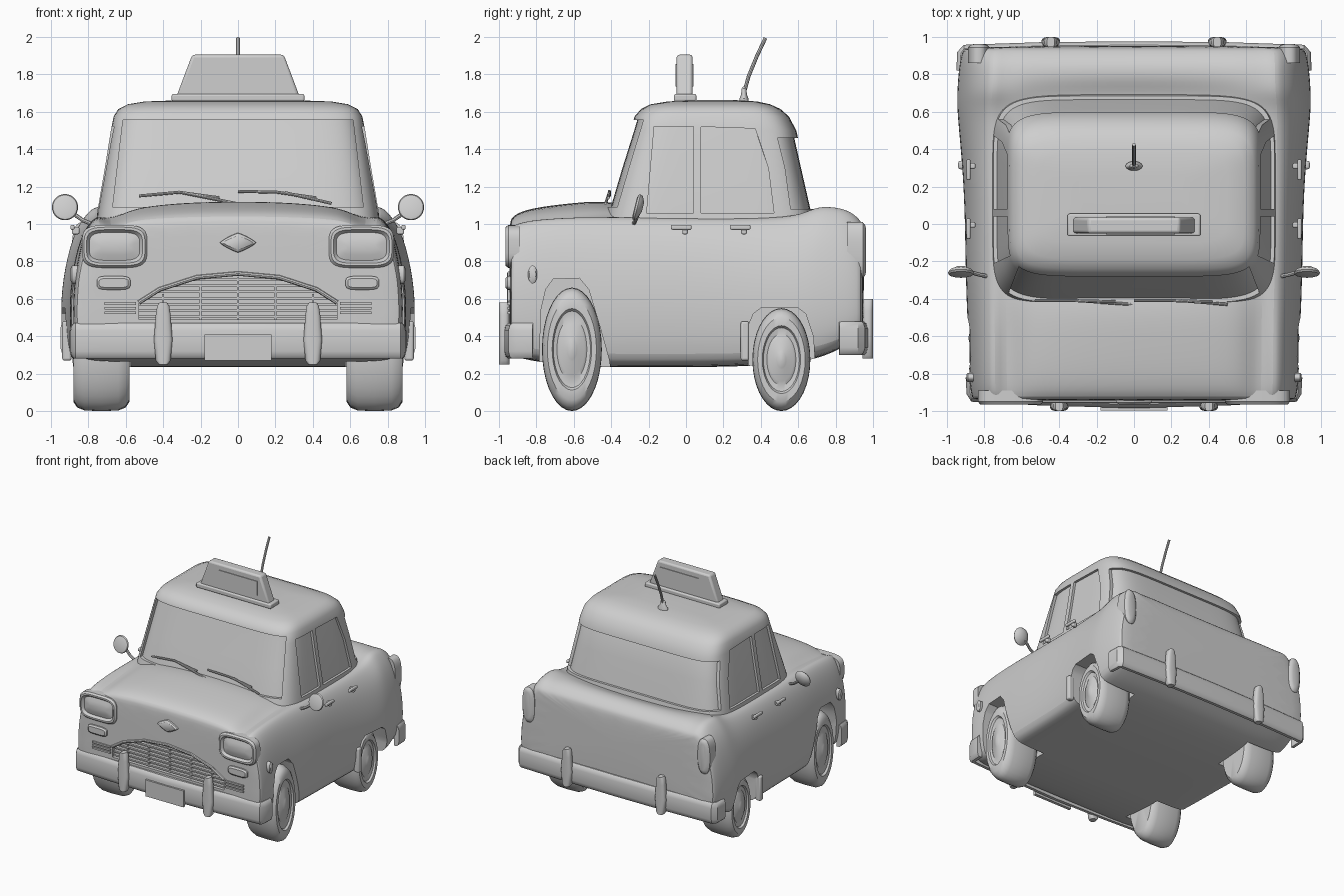
import bpy, bmesh, math
from mathutils import Vector

if "Cube" in bpy.data.objects:
    bpy.data.objects.remove(bpy.data.objects["Cube"])

paint = bpy.data.materials.new("light_grey")
paint.diffuse_color = (0.62, 0.62, 0.62, 1)
paint.use_nodes = True
paint.node_tree.nodes["Principled BSDF"].inputs["Base Color"].default_value = paint.diffuse_color


def finish(ob, angle=35):
    ob.data.materials.clear()
    ob.data.materials.append(paint)
    bpy.ops.object.select_all(action='DESELECT')
    ob.select_set(True)
    bpy.context.view_layer.objects.active = ob
    bpy.ops.object.shade_smooth_by_angle(angle=math.radians(angle))
    return ob


def loft(name, rings):
    """Skin a list of equal closed rings and cap both ends."""
    bm = bmesh.new()
    vs = [[bm.verts.new(p) for p in r] for r in rings]
    n = len(rings[0])
    for a, b in zip(vs, vs[1:]):
        for i in range(n):
            j = (i + 1) % n
            bm.faces.new((a[i], a[j], b[j], b[i]))
    bm.faces.new(vs[0])
    bm.faces.new(vs[-1])
    bmesh.ops.recalc_face_normals(bm, faces=bm.faces[:])
    me = bpy.data.meshes.new(name)
    bm.to_mesh(me)
    bm.free()
    ob = bpy.data.objects.new(name, me)
    bpy.context.collection.objects.link(ob)
    return finish(ob)


def modify(ob, kind, **opts):
    bpy.ops.object.select_all(action='DESELECT')
    ob.select_set(True)
    bpy.context.view_layer.objects.active = ob
    m = ob.modifiers.new("mod", kind)
    for k, v in opts.items():
        setattr(m, k, v)
    bpy.ops.object.modifier_move_to_index(modifier=m.name, index=0)
    bpy.ops.object.modifier_apply(modifier=m.name)


def cut(ob, cutter):
    modify(ob, 'BOOLEAN', operation='DIFFERENCE', object=cutter, solver='EXACT')
    bpy.data.objects.remove(cutter)


def prism(name, pts, axis, lo, hi):
    """Extrude a 2D outline along x (outline is y,z) or y (outline is x,z)."""
    f = (lambda p, d: (d, p[0], p[1])) if axis == 'x' else (lambda p, d: (p[0], d, p[1]))
    return loft(name, [[f(p, d) for p in pts] for d in (lo, hi)])


def box(name, c, s, bevel=0.0):
    pts = [(-1, -1), (1, -1), (1, 1), (-1, 1)]
    ob = loft(name, [[(c[0] + a * s[0] / 2, c[1] + b * s[1] / 2, c[2] + k * s[2] / 2)
                      for a, b in pts] for k in (-1, 1)])
    if bevel:
        modify(ob, 'BEVEL', width=bevel, segments=3)
        finish(ob)
    return ob


def superellipse(a, b, n, count):
    out = []
    for i in range(count):
        t = 2 * math.pi * (i + 0.5) / count
        c, s = math.cos(t), math.sin(t)
        out.append((a * math.copysign(abs(c) ** (2 / n), c),
                    b * math.copysign(abs(s) ** (2 / n), s)))
    return out


def badge(name, cx, cz, a, b, steps, n=2, lean=0.0):
    """Stack of outlines facing along y; steps are (y, inset); lean tips the top back."""
    return loft(name, [[(cx + x, y + lean * z, cz + z) for x, z in superellipse(a - d, b - d, n, 32)]
                       for y, d in steps])


def tube(name, pts, r):
    cu = bpy.data.curves.new(name, 'CURVE')
    cu.dimensions = '3D'
    cu.bevel_depth, cu.bevel_resolution, cu.use_fill_caps = r, 2, True
    sp = cu.splines.new('POLY')
    sp.points.add(len(pts) - 1)
    for q, p in zip(sp.points, pts):
        q.co = (*p, 1)
    ob = bpy.data.objects.new(name, cu)
    bpy.context.collection.objects.link(ob)
    bpy.ops.object.select_all(action='DESELECT')
    ob.select_set(True)
    bpy.context.view_layer.objects.active = ob
    bpy.ops.object.convert(target='MESH')
    return finish(bpy.context.view_layer.objects.active)


# Lower body: cross-sections along y
# (y, half width, floor, shoulder, centre top, shoulder lean-in, groove beside the fender)
def section(y, w, zb, zs, zt, k, g):
    half = [(0.5, zb), (w - .08, zb), (w - .02, zb + .04), (w, .5), (w - .01, .7),
            (w - .04 - k * .4, zs - .15), (w - .08 - k, zs - .04), (w - .13 - k, zs),
            (w - .19 - k, zs - g), (.60, zs + (zt - zs) * .3 - g * .3),
            (.52, zs + (zt - zs) * .6), (.28, zs + (zt - zs) * .92)]
    full = [(0, zb)] + half + [(0, zt)] + [(-x, z) for x, z in reversed(half)]
    return [(x, y, z) for x, z in full]


stations = [(-.945, .86, .31, .97, 1.0, 0, .01), (-.935, .87, .30, 1.0, 1.04, 0, .03),
            (-.85, .885, .27, 1.035, 1.085, .01, .05), (-.6, .89, .24, 1.05, 1.115, .015, .045),
            (-.41, .90, .235, 1.045, 1.13, .02, .015), (-.2, .905, .235, 1.04, 1.07, .02, .01),
            (.1, .91, .235, 1.035, 1.05, .02, .01), (.35, .925, .24, 1.035, 1.05, .03, .01),
            (.6, .95, .26, 1.045, 1.04, .05, .01), (.69, .95, .28, 1.10, 1.03, .06, .02),
            (.78, .945, .31, 1.10, 1.08, .06, .015), (.87, .935, .36, 1.08, 1.07, .05, .01),
            (.93, .92, .39, 1.03, 1.02, .04, .01), (.952, .90, .41, .99, .98, .03, .01)]
body = loft("body", [section(*s) for s in stations])
modify(body, 'SUBSURF', levels=2)

# Wheel openings and grille recess
front_arch = [(-.79, .1), (-.775, .54), (-.75, .65), (-.71, .705), (-.57, .71), (-.52, .65),
              (-.46, .45), (-.41, .27), (-.39, .1)]
rear_arch = [(.335, .1), (.335, .46), (.36, .52), (.40, .55), (.60, .55), (.64, .52), (.68, .4), (.70, .1)]
for sx in (1, -1):
    for arch in (front_arch, rear_arch):
        cut(body, prism("arch_cutter", arch, 'x', sx * .575, sx * 1.2))
grille = [(.53, .49), (.53, .58), (.42, .65), (.22, .715), (0, .735),
          (-.22, .715), (-.42, .65), (-.53, .58), (-.53, .49)]
cut(body, prism("grille_cutter", grille, 'y', -1.1, -.90))
finish(body, 32)

# Cabin shell with window openings, and glass just inside it
levels = [(1.0, .76, -.445, .70), (1.08, .75, -.425, .685), (1.3, .712, -.36, .635),
          (1.5, .68, -.297, .59), (1.575, .665, -.275, .55), (1.615, .64, -.24, .505),
          (1.64, .59, -.19, .45), (1.655, .5, -.10, .38), (1.662, .3, .03, .27)]


def cabin_rings(inset, rows):
    return [[(x, (f + r) / 2 + y, z) for x, y in
             superellipse(hw - inset, (r - f) / 2 - inset, 6.5, 72)] for z, hw, f, r in rows]


cabin = loft("cabin", cabin_rings(0, levels))
side_windows = [[(-.21, 1.06), (.04, 1.06), (.04, 1.52), (-.17, 1.52)],
                [(.08, 1.06), (.47, 1.06), (.44, 1.3), (.37, 1.51), (.08, 1.52)],
                [(.56, 1.08), (.9, 1.08), (.9, 1.46), (.49, 1.46), (.53, 1.3)]]
for w in side_windows:  # the last one is the wrap-around rear screen
    cut(cabin, prism("side_cutter", w, 'x', -1, 1))
cut(cabin, prism("screen_cutter", [(-.67, 1.09), (.67, 1.09), (.615, 1.555), (-.615, 1.555)], 'y', -1, -.14))
finish(cabin, 35)
loft("window_glass", cabin_rings(.02, levels[:5]))

# Wheels: flattened ellipses turned around x
tyre = [(.58, .05), (.58, .82), (.60, .93), (.64, .99), (.73, 1), (.82, .99), (.86, .93), (.88, .82),
        (.88, .66), (.865, .62), (.86, .5), (.87, .42), (.875, .2), (.88, .16), (.885, .03)]
for sx, side in ((1, "right"), (-1, "left")):
    for nm, cy, rz, ry in (("front", -.61, .33, .16), ("rear", .51, .275, .155)):
        loft(f"{nm}_wheel_{side}",
             [[(sx * x, cy + ry * r * math.cos(t), rz + rz * r * math.sin(t))
               for t in [2 * math.pi * i / 36 for i in range(36)]] for x, r in tyre])


# Bumpers: rounded section swept along a plan path
def bumper(name, path, z0, z1, depth):
    prof = [(-.008, z0 + .012), (0, z0 + .04), (0, z1 - .04), (-.008, z1 - .012),
            (-.02, z1), (-depth, z1), (-depth, z0), (-.02, z0)]
    rings = []
    for i, p in enumerate(path):
        a, b = Vector(path[max(i - 1, 0)]), Vector(path[min(i + 1, len(path) - 1)])
        t = (b - a).normalized()
        n = Vector((t.y, -t.x))
        if n.dot(Vector(p)) < 0:
            n = -n
        rings.append([(p[0] + n.x * d, p[1] + n.y * d, z) for d, z in prof])
    return loft(name, rings)


fp = [(.90, -.82), (.895, -.91), (.87, -.95), (.5, -.97), (0, -.985)]
rp = [(.95, .82), (.945, .92), (.91, .958), (.5, .972), (0, .977)]
bumper("front_bumper", fp + [(-x, y) for x, y in reversed(fp[:-1])], .28, .47, .045)
bumper("rear_bumper", rp + [(-x, y) for x, y in reversed(rp[:-1])], .30, .48, .045)
box("number_plate", (0, -.985, .34), (.36, .025, .14))

# Grille bars
for i in range(7):
    z = .505 + i * .033
    hw = .53 if z < .58 else .53 * math.sqrt(max(0, 1 - ((z - .58) / .16) ** 2))
    box("grille_bar", (0, -.918, z), (2 * hw, .025, .013))
for x in (-.4, -.2, 0, .2, .4):
    box("grille_upright", (x, -.915, .60 - abs(x) * .12), (.01, .02, .23 - abs(x) * .2))
tube("grille_rim", [(x, -.945, z) for x, z in grille[1:-1]], .012)
badge("hood_emblem", 0, .90, .10, .055, [(-.93, 0), (-.955, .005), (-.965, .02)], n=1.2)

for sx, side in ((1, "right"), (-1, "left")):
    # Bumper guards
    for nm, x, y, z0, z1 in (("front", .40, -.972, .25, .58), ("rear", .445, .972, .28, .60)):
        h = z1 - z0
        loft(f"{nm}_guard_{side}", [[(sx * x + a * k, y + b, z0 + h * f)
             for a, b in superellipse(.05, .028, 3, 20)]
             for f, k in ((0, .5), (.06, .8), (.4, 1), (.8, .8), (.95, .65), (1, .4))])
    # Headlights, indicators, side grilles
    badge(f"headlight_{side}", sx * .66, .88, .175, .115,
          [(-.89, 0), (-.95, 0), (-.965, .012), (-.965, .025), (-.945, .04), (-.955, .07), (-.96, .095)], n=4)
    badge(f"indicator_{side}", sx * .665, .685, .09, .037, [(-.9, 0), (-.955, 0), (-.965, .012)], n=4)
    for z in (.525, .55, .575):
        box(f"side_grille_{side}", (sx * .63, -.945, z), (.17, .02, .014))
    # Tail lights
    badge(f"tail_light_{side}", sx * .83, .86, .058, .15,
          [(.86, 0), (.945, 0), (.958, .015), (.963, .035)], n=2.6)
    # Side markers
    loft(f"side_marker_{side}", [[(sx * x, -.82 + u * k, .73 + v * k) for u, v in superellipse(.025, .048, 2, 20)]
                                 for x, k in ((.84, 1), (.888, 1), (.895, .7))])
    # Flap ahead of the rear wheel
    box(f"wheel_flap_{side}", (sx * .915, .315, .375), (.05, .045, .21), .012)
    # Door handles
    for y in (-.025, .29):
        box(f"door_handle_{side}", (sx * .885, y, .982), (.022, .11, .026), .008)
        box(f"handle_mount_{side}", (sx * .868, y + .02, .965), (.04, .03, .04), .008)
    # Wing mirrors
    badge(f"mirror_{side}", sx * .925, 1.09, .07, .07,
          [(-.275, .02), (-.27, .005), (-.26, 0), (-.245, .012), (-.23, .045)], lean=.25)
    tube(f"mirror_arm_{side}", [(sx * .78, -.28, 1.0), (sx * .83, -.27, 1.02), (sx * .90, -.25, 1.07)], .011)

# Wipers
for x0, x1, xa, xb in ((-.53, -.10, -.01, -.30), (0, .42, .50, .25)):
    tube("wiper_blade", [(x0, -.41, 1.15 if x0 < -.1 else 1.175), ((x0 + x1) / 2, -.41, 1.17),
                         (x1, -.415, 1.14)], .008)
    tube("wiper_arm", [(xa, -.43, 1.11), (xb, -.41, 1.168)], .008)

# Roof sign with plain panels, and aerial
box("sign_base", (0, -.005, 1.675), (.71, .12, .04), .01)
sign = prism("roof_sign", [(-.33, 1.68), (.33, 1.68), (.245, 1.905), (-.245, 1.905)], 'y', -.05, .035)
modify(sign, 'BEVEL', width=.015, segments=3)
finish(sign)
for y in (-.052, .037):
    box("sign_panel", (.035, y, 1.795), (.37, .008, .12))
loft("aerial_base", [[(a * k, .31 + b * k, z) for a, b in superellipse(.045, .025, 2, 20)]
                     for z, k in ((1.64, 1), (1.67, 1), (1.69, .65), (1.725, .5), (1.735, .2))])
tube("aerial", [(0, .31, 1.70), (0, .335, 1.79), (0, .38, 1.90), (0, .425, 1.995)], .010)
